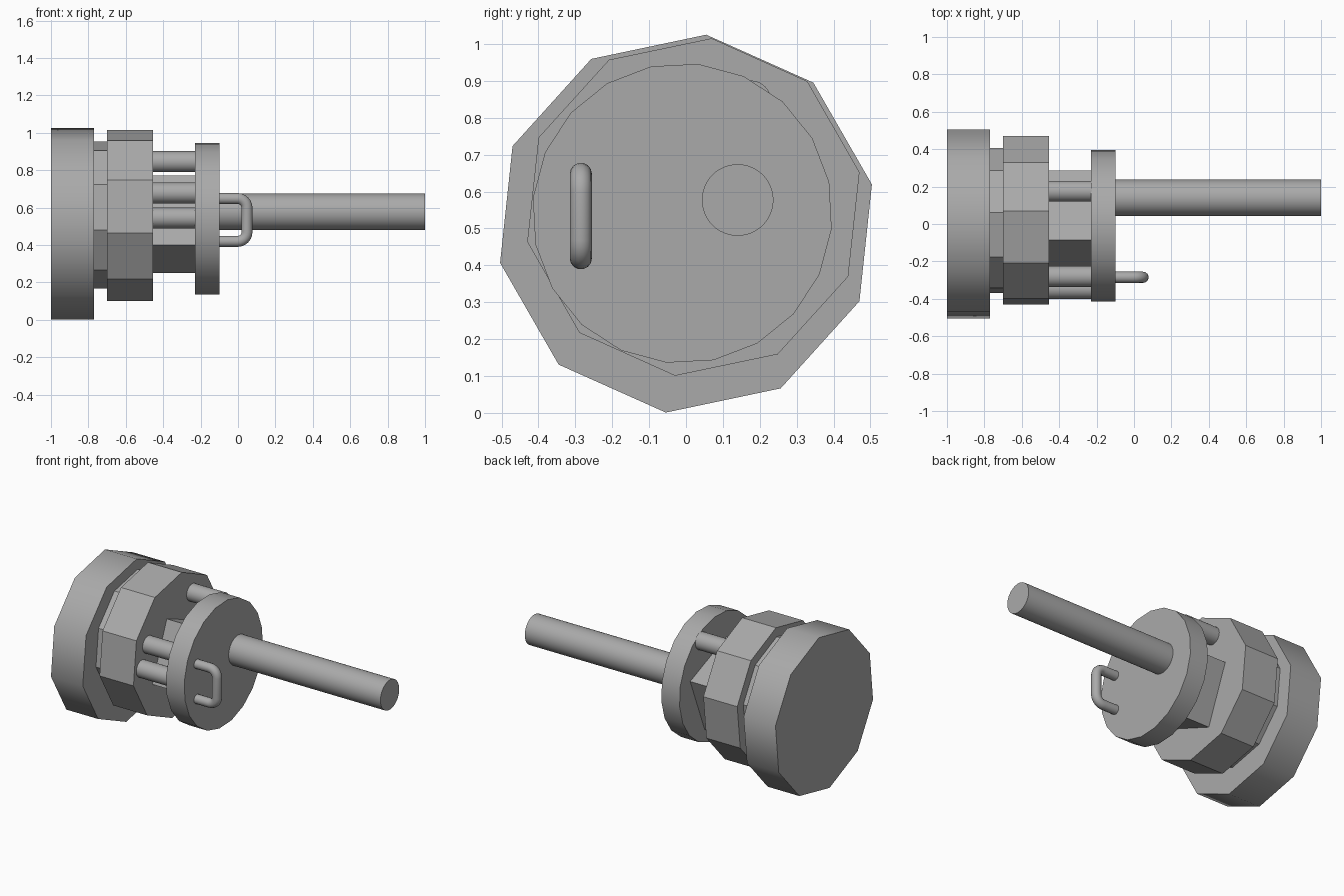
import bpy, bmesh
from math import cos, sin, radians, pi

cube = bpy.data.objects.get("Cube")
if cube:
    bpy.data.objects.remove(cube, do_unlink=True)

# Single grey material
grey = bpy.data.materials.new("mid grey")
grey.use_nodes = True
grey.diffuse_color = (0.4, 0.4, 0.4, 1)
grey.node_tree.nodes["Principled BSDF"].inputs["Base Color"].default_value = (0.4, 0.4, 0.4, 1)


def prism(name, x0, x1, y, z, radius, sides, start=0, smooth=True):
    """Capped prism along x; start is the angle of its first corner in degrees."""
    bm = bmesh.new()
    angles = [radians(start) + 2 * pi * i / sides for i in range(sides)]
    rings = [[bm.verts.new((x, y + radius * cos(a), z + radius * sin(a))) for a in angles]
             for x in (x0, x1)]
    for i in range(sides):
        j = (i + 1) % sides
        side = bm.faces.new((rings[0][i], rings[0][j], rings[1][j], rings[1][i]))
        side.smooth = smooth
    for ring in rings:
        cap = bm.faces.new(ring)
        for edge in cap.edges:
            edge.smooth = False
    bmesh.ops.recalc_face_normals(bm, faces=bm.faces)
    mesh = bpy.data.meshes.new(name)
    bm.to_mesh(mesh)
    bm.free()
    mesh.materials.append(grey)
    obj = bpy.data.objects.new(name, mesh)
    bpy.context.collection.objects.link(obj)
    return obj


# Stacked body, from the wide end to the rod
prism("end_cap", -1.0, -0.77, 0, 0.513, 0.515, 10, 83.9)
prism("neck", -0.775, -0.695, 0.02, 0.56, 0.396, 10, 11.8, smooth=False)
prism("collar", -0.70, -0.455, 0.02, 0.558, 0.46, 10, 83.8, smooth=False)
prism("square_core", -0.46, -0.225, 0.025, 0.51, 0.283, 4, 113, smooth=False)
prism("flange", -0.23, -0.098, -0.01, 0.541, 0.407, 20, 84)
prism("rod", -0.105, 1.0, 0.14, 0.577, 0.097, 48)

# Spacer pins between collar and flange
for i, (y, z) in enumerate([(0.175, 0.845), (-0.28, 0.678), (-0.345, 0.545)]):
    prism(f"spacer_pin_{i + 1}", -0.46, -0.225, y, z, 0.056, 32)

# Bent-tube handle on the flange, with rounded corners
bend, x_out, z_low, z_high = 0.05, 0.048, 0.419, 0.648
path = [(-0.11, z_high)]
for corner_z, first in ((z_high - bend, 90), (z_low + bend, 0)):
    for step in range(7):
        a = radians(first - 15 * step)
        path.append((x_out - bend + bend * cos(a), corner_z + bend * sin(a)))
path.append((-0.11, z_low))

curve = bpy.data.curves.new("handle", "CURVE")
curve.dimensions = "3D"
curve.bevel_depth = 0.03
curve.bevel_resolution = 5
curve.use_fill_caps = True
spline = curve.splines.new("POLY")
spline.points.add(len(path) - 1)
for point, (x, z) in zip(spline.points, path):
    point.co = (x, -0.285, z, 1)
spline.use_smooth = True
curve.materials.append(grey)
bpy.context.collection.objects.link(bpy.data.objects.new("handle", curve))
